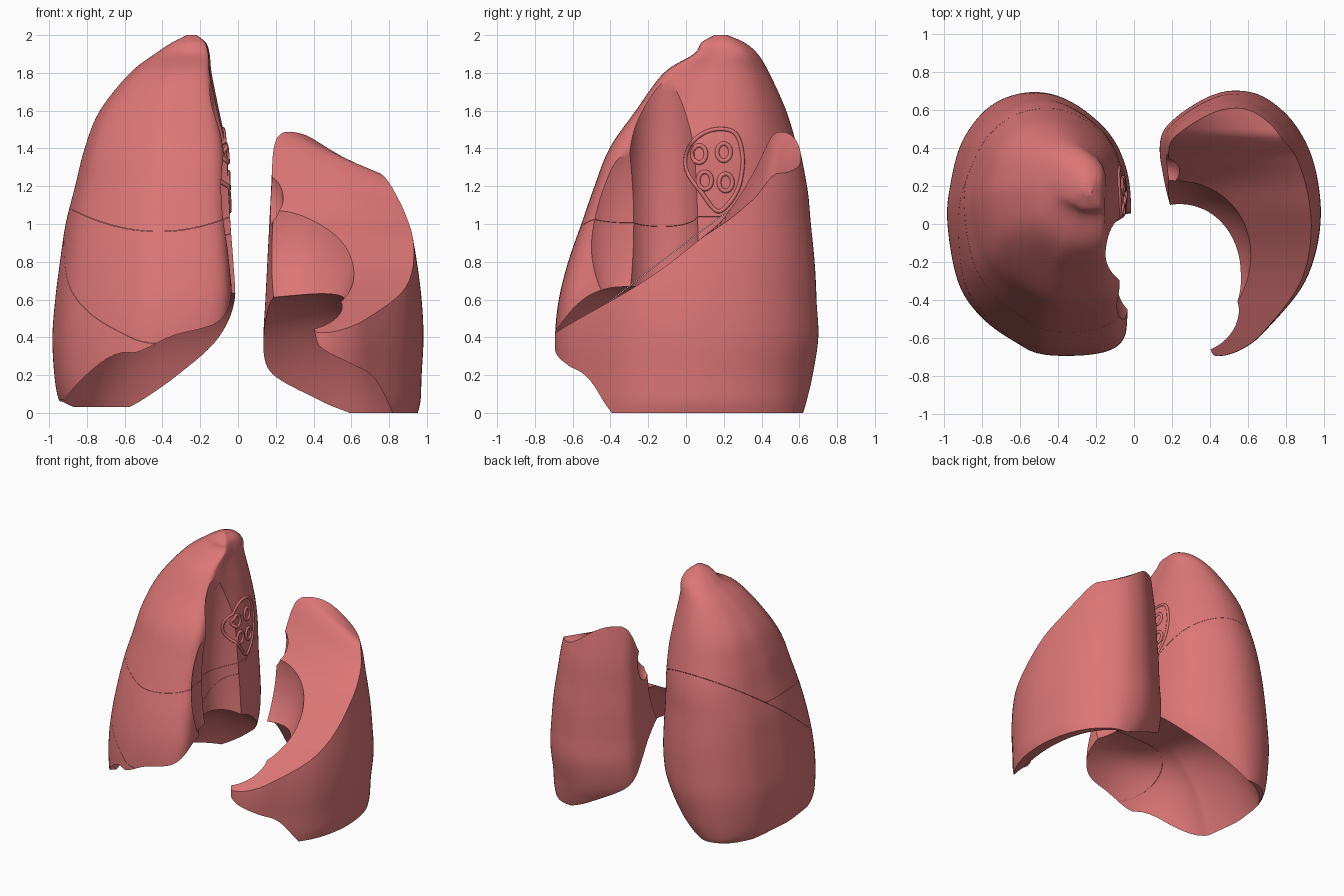
import bpy, bmesh, math
from mathutils import Vector
from mathutils.bvhtree import BVHTree

if "Cube" in bpy.data.objects:
    bpy.data.objects.remove(bpy.data.objects["Cube"])

mat = bpy.data.materials.new("lung_tissue")
mat.diffuse_color = (0.72, 0.18, 0.18, 1)
mat.use_nodes = True
mat.node_tree.nodes["Principled BSDF"].inputs["Base Color"].default_value = mat.diffuse_color


def add(name, bm):
    bmesh.ops.recalc_face_normals(bm, faces=bm.faces[:])
    me = bpy.data.meshes.new(name)
    bm.to_mesh(me)
    bm.free()
    ob = bpy.data.objects.new(name, me)
    bpy.context.collection.objects.link(ob)
    return ob


def spline(pts, n, closed):
    # Catmull-Rom through tuples of any length
    out, m = [], len(pts)
    get = (lambda i: pts[i % m]) if closed else (lambda i: pts[max(0, min(m - 1, i))])
    for i in range(m if closed else m - 1):
        for k in range(n):
            t = k / n
            out.append(tuple(0.5 * (2 * b + (c - a) * t + (2 * a - 5 * b + 4 * c - d) * t * t
                                    + (3 * b - a - 3 * c + d) * t ** 3)
                             for a, b, c, d in zip(get(i - 1), get(i), get(i + 1), get(i + 2))))
    return out if closed else out + [pts[-1]]


def lerp(table, v):
    for (a, za), (b, zb) in zip(table, table[1:]):
        if v <= b:
            break
    return za + (zb - za) * (v - a) / (b - a)


def loft(name, outline, levels):
    # outline is in -1..1, each level is z, x min, x max, y min, y max
    bm = bmesh.new()
    ring_pts = spline(outline, 7, True)
    rings = []
    for z, x0, x1, y0, y1 in spline(levels, 6, False):
        rings.append([bm.verts.new(((x0 + x1) / 2 + u * (x1 - x0) / 2,
                                    (y0 + y1) / 2 + v * (y1 - y0) / 2, z)) for u, v in ring_pts])
    n = len(ring_pts)
    for a, b in zip(rings, rings[1:]):
        for i in range(n):
            bm.faces.new((a[i], a[(i + 1) % n], b[(i + 1) % n], b[i]))
    bm.faces.new(rings[0])
    bm.faces.new(rings[-1])
    return add(name, bm)


def field(h, far):
    # solid between the height surface h(x, y) and the flat level far
    bm = bmesh.new()
    bmesh.ops.create_grid(bm, x_segments=90, y_segments=90, size=1.13)
    for v in bm.verts:
        v.co.z = h(v.co.x, v.co.y)
    ext = bmesh.ops.extrude_face_region(bm, geom=bm.faces[:], use_keep_orig=True)
    for v in ext["geom"]:
        if isinstance(v, bmesh.types.BMVert):
            v.co.z = far
    return add("cutter", bm)


def below(h):
    return field(h, -1.0)


def above(h):
    return field(h, 3.0)


def ball(c, r):
    bm = bmesh.new()
    bmesh.ops.create_uvsphere(bm, u_segments=64, v_segments=48, radius=1)
    for v in bm.verts:
        v.co = Vector([c[i] + v.co[i] * r[i] for i in range(3)])
    return add("cutter", bm)


def carve(name, body, cutters):
    ob = bpy.data.objects.new(name, body.data.copy())
    bpy.context.collection.objects.link(ob)
    for c in cutters:
        m = ob.modifiers.new("cut", 'BOOLEAN')
        m.operation, m.solver, m.object = 'DIFFERENCE', 'EXACT', c
    me = bpy.data.meshes.new_from_object(ob.evaluated_get(bpy.context.evaluated_depsgraph_get()))
    ob.modifiers.clear()
    ob.data = me
    me.materials.clear()
    me.materials.append(mat)
    bpy.ops.object.select_all(action='DESELECT')
    ob.select_set(True)
    bpy.context.view_layer.objects.active = ob
    bpy.ops.object.shade_smooth_by_angle(angle=math.radians(35))
    return ob


# whole right lung body
right_outline = [(-1, 0), (-.97, .3), (-.83, .64), (-.52, .9), (-.1, 1), (.31, .94), (.73, .71),
                 (.94, .43), (1, .1), (.97, -.3), (.96, -.7), (.9, -.9), (.62, -.98), (.1, -.98),
                 (-.21, -.89), (-.62, -.69), (-.88, -.43)]
right = loft("right_body", right_outline, [
    (.03, -.92, -.28, -.64, .61), (.08, -.95, -.22, -.66, .63), (.2, -.97, -.13, -.69, .66),
    (.4, -.98, -.04, -.7, .69),
    (.6, -.965, -.015, -.68, .69), (.8, -.94, -.025, -.63, .68), (1, -.91, -.04, -.56, .66),
    (1.2, -.86, -.05, -.49, .64), (1.4, -.81, -.06, -.41, .59), (1.6, -.73, -.1, -.27, .53),
    (1.8, -.57, -.14, -.12, .44), (1.9, -.44, -.15, .04, .38), (1.96, -.35, -.17, .08, .31),
    (2, -.27, -.22, .15, .22)])

# left lower lobe body, medial front edge swept back
left_outline = [(-1, .64), (-.98, .36), (-.88, .08), (-.69, -.29), (-.48, -.64), (-.38, -.94),
                (-.24, -.99), (.05, -.93), (.33, -.79), (.81, -.43), (1, 0), (.93, .43),
                (.69, .74), (.33, .94), (-.02, 1), (-.38, .96), (-.81, .8)]
left = loft("left_body", left_outline, [
    (0, .28, .95, -.64, .62), (.07, .22, .965, -.66, .64), (.2, .15, .97, -.69, .67),
    (.4, .14, .98, -.7, .7), (.6, .15, .97, -.68, .69), (.8, .16, .945, -.62, .68),
    (1, .17, .91, -.56, .66), (1.2, .18, .87, -.48, .64), (1.45, .19, .8, -.4, .59),
    (1.65, .19, .7, -.24, .53)])


# diaphragm domes and fissure surfaces
def dome(cx, peak, lateral):
    side = math.copysign(1, cx)

    def h(x, y):
        back = min(1, max(0, (y + .25) / .9))
        out = (x - cx) * side - .22 * back
        a = lateral if out > 0 else .9
        b = .57 if y < -.25 else .88
        return max(-.15, peak * (1 - ((out / a) ** 2 + ((y + .25) / b) ** 2) ** 2))
    return h


OBLIQUE = spline([(-1.2, 0), (-.7, .36), (-.25, .71), (.2, 1.05), (.7, 1.4), (1.2, 1.7)], 8, False)
LEFT_FISSURE = spline([(-1.2, .1), (-.7, .42), (-.25, .68), (0, .86), (.2, 1.04), (.35, 1.26),
                       (.43, 1.42), (.5, 1.52), (.7, 1.62), (1.2, 1.64)], 8, False)
obl = lambda x, y: lerp(OBLIQUE, y)
hor = lambda x, y: .96 + .55 * (x + .42) ** 2
left_fis = lambda x, y: lerp(LEFT_FISSURE, y) - 2.3 * max(0, x - .2) * max(0, y - .05) ** 2
gap = .001
right_dome = below(dome(-.25, .67, .68))
hollows = [ball((.02, -.13, 1), (.22, .2, 1.15)), ball((.03, -.3, 1), (.16, .25, .5))]

# lobes
upper = carve("right_upper_lobe", right,
              hollows + [below(lambda x, y: max(obl(x, y), hor(x, y)) + gap)])
middle = carve("right_middle_lobe", right,
               hollows + [right_dome, above(lambda x, y: hor(x, y) - gap),
                          below(lambda x, y: obl(x, y) + gap)])
lower = carve("right_lower_lobe", right,
              hollows + [right_dome, above(lambda x, y: obl(x, y) - gap)])
carve("left_lower_lobe", left, [
    above(left_fis), below(dome(.3, .64, .535)),
    ball((.22, -.31, 1), (.46, .54, .6)),         # heart hollow
    ball((.15, .27, 1.15), (.09, .1, .16))])      # root notch

# lung root on the right medial wall: rim and vessel openings laid on the surface
trees = []
for ob in (upper, middle, lower):
    trees.append(BVHTree.FromPolygons([v.co for v in ob.data.vertices],
                                      [p.vertices[:] for p in ob.data.polygons]))


def tube(name, yz, thick):
    pts = []
    for y, z in yz:
        hits = [t.ray_cast(Vector((.1, y, z)), Vector((-1, 0, 0)))[0] for t in trees]
        xs = [p.x for p in hits if p is not None]
        if xs:
            pts.append((max(xs), y, z))
    cu = bpy.data.curves.new(name, 'CURVE')
    cu.dimensions, cu.bevel_depth, cu.bevel_resolution = '3D', thick, 2
    s = cu.splines.new('POLY')
    s.points.add(len(pts) - 1)
    for p, co in zip(s.points, pts):
        p.co = (*co, 1)
    s.use_cyclic_u = True
    cu.materials.append(mat)
    bpy.context.collection.objects.link(bpy.data.objects.new(name, cu))


tube("root_rim", spline([(0, 1.36), (.05, 1.45), (.15, 1.5), (.26, 1.48), (.3, 1.35), (.28, 1.2),
                         (.22, 1.1), (.16, 1.07), (.08, 1.17), (.01, 1.27)], 6, True), .011)
for i, (y, z) in enumerate([(.07, 1.37), (.2, 1.38), (.1, 1.23), (.21, 1.22)]):
    tube("vessel_opening_%d" % (i + 1),
         [(y + .036 * math.cos(a * math.pi / 10), z + .046 * math.sin(a * math.pi / 10))
          for a in range(20)], .012)

# remove helpers
for ob in list(bpy.data.objects):
    if ob.name.startswith("cutter") or ob.name.endswith("_body"):
        bpy.data.objects.remove(ob)
